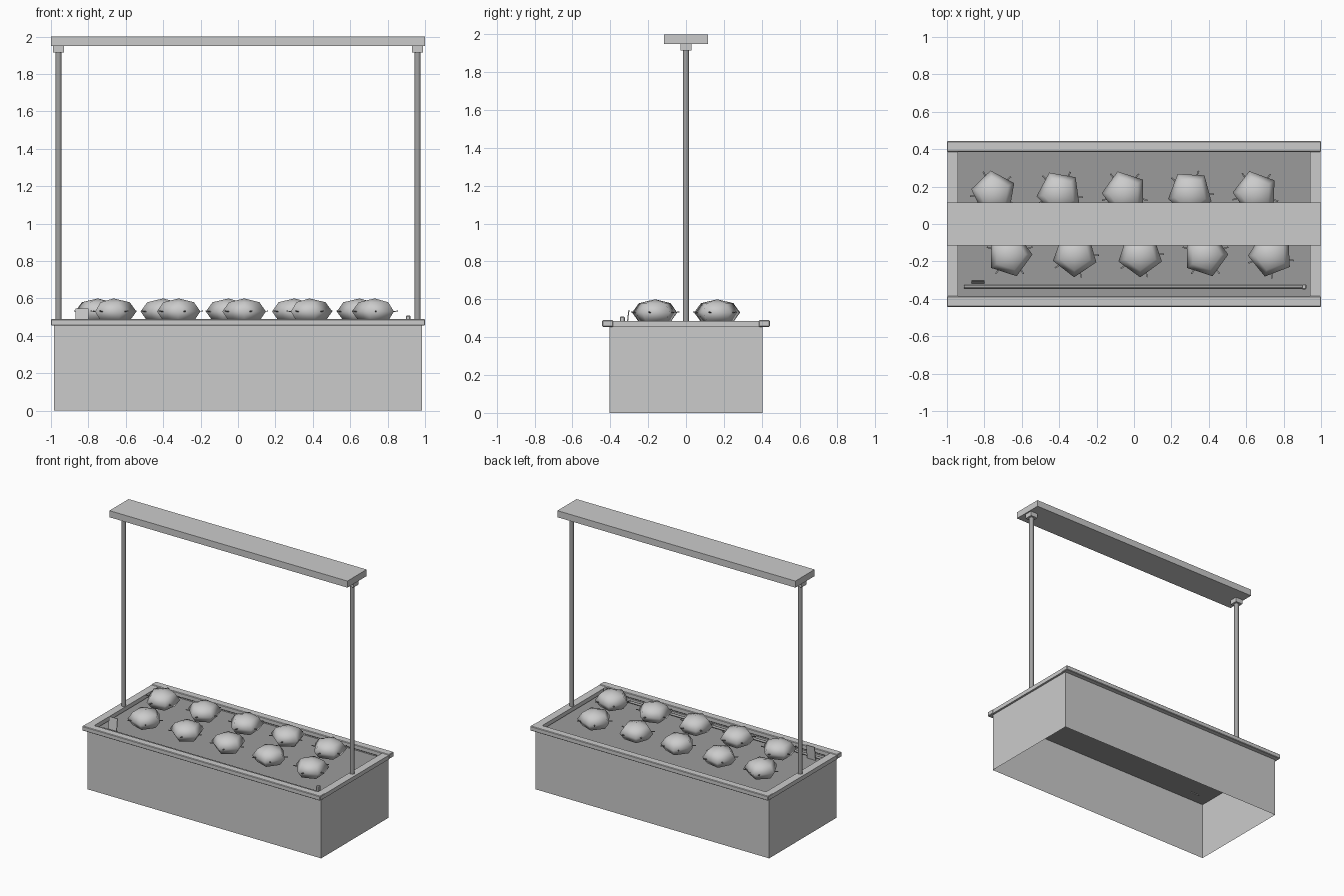
import bpy, bmesh, math
from mathutils import Matrix, Vector

if "Cube" in bpy.data.objects:
    bpy.data.objects.remove(bpy.data.objects["Cube"])


def material(name, v):
    m = bpy.data.materials.new(name)
    m.diffuse_color = (v, v, v, 1)
    m.use_nodes = True
    m.node_tree.nodes["Principled BSDF"].inputs["Base Color"].default_value = m.diffuse_color
    return m


LIGHT = material("light_grey", 0.6)
SOIL = material("soil_grey", 0.33)
POST = material("post_grey", 0.36)


def finish(name, bm, mat, smooth=False):
    me = bpy.data.meshes.new(name)
    bm.to_mesh(me)
    bm.free()
    me.materials.append(mat)
    for p in me.polygons:
        p.use_smooth = smooth
    ob = bpy.data.objects.new(name, me)
    bpy.context.collection.objects.link(ob)
    return ob


def box(name, x, y, z, mat, bevel=0):
    """Box from (min, max) pairs."""
    bm = bmesh.new()
    size = [b - a for a, b in (x, y, z)]
    mid = [(a + b) / 2 for a, b in (x, y, z)]
    bmesh.ops.create_cube(bm, size=1, matrix=Matrix.Translation(mid) @ Matrix.Diagonal((*size, 1)))
    if bevel:
        bmesh.ops.bevel(bm, geom=bm.edges[:], offset=bevel, segments=1, affect='EDGES')
    return finish(name, bm, mat)


def rod(name, centre, radius, length, axis, mat, sides=12):
    bm = bmesh.new()
    rot = Vector((0, 0, 1)).rotation_difference(Vector(axis)).to_matrix().to_4x4()
    bmesh.ops.create_cone(bm, cap_ends=True, segments=sides, radius1=radius, radius2=radius,
                          depth=length, matrix=Matrix.Translation(centre) @ rot)
    ob = finish(name, bm, mat, True)
    for p in ob.data.polygons:
        p.use_smooth = len(p.vertices) == 4
    return ob


# planter walls: thin shell, open at the bottom
bm = bmesh.new()
bmesh.ops.create_cube(bm, size=1, matrix=Matrix.Translation((0, 0, 0.228)) @ Matrix.Diagonal((1.965, 0.81, 0.456, 1)))
bm.normal_update()
bmesh.ops.delete(bm, geom=[f for f in bm.faces if abs(f.normal.z) > 0.5], context='FACES')
finish("planter_walls", bm, LIGHT)

# soil sheet
bm = bmesh.new()
bmesh.ops.create_grid(bm, x_segments=1, y_segments=1, size=1,
                      matrix=Matrix.Translation((0, 0, 0.44)) @ Matrix.Diagonal((0.98, 0.403, 1, 1)))
finish("soil", bm, SOIL)

# rim boards, posts and brackets
for s, side in ((-1, "front"), (1, "back")):
    box(side + "_rim", (-1, 1), sorted((s * 0.385, s * 0.443)), (0.455, 0.49), LIGHT, 0.004)
for s, side in ((-1, "left"), (1, "right")):
    box(side + "_rim", sorted((s * 0.94, s * 0.998)), (-0.386, 0.386), (0.455, 0.486), LIGHT)
    rod(side + "_post", (s * 0.96, 0, 1.2), 0.017, 1.44, (0, 0, 1), POST)
    box(side + "_bracket", sorted((s * 0.93, s * 0.99)), (-0.03, 0.03), (1.915, 1.952), LIGHT)

# lamp bar
box("lamp_bar", (-1, 1), (-0.115, 0.115), (1.95, 2.0), LIGHT)


def plant(name, x, y, angle):
    """Five-sided squashed head with thin leaf tips around it."""
    bm = bmesh.new()
    place = Matrix.Translation((x, y, 0.53)) @ Matrix.Rotation(math.radians(angle), 4, 'Z')
    bmesh.ops.create_uvsphere(bm, u_segments=5, v_segments=4, radius=1,
                              matrix=place @ Matrix.Diagonal((0.122, 0.122, 0.07, 1)))
    finish(name + "_head", bm, LIGHT, True)
    bm = bmesh.new()
    for k in range(5):
        turn = Matrix.Rotation(math.radians(72 * k + 36), 4, 'Z')
        leaf = Matrix.Translation((0.108, 0, 0)) @ Matrix.Rotation(-0.15, 4, 'Y') @ Matrix.Diagonal((0.04, 0.008, 0.004, 1))
        bmesh.ops.create_cube(bm, size=1, matrix=place @ turn @ leaf)
    finish(name + "_leaf_tips", bm, SOIL)


# two staggered rows of plants
back_turn = (80, 98, 90, 105, 88)
front_turn = (270, 250, 252, 270, 237)
for i in range(5):
    plant(f"back_plant_{i + 1}", -0.75 + 0.35 * i, 0.165, back_turn[i])
    plant(f"front_plant_{i + 1}", -0.665 + 0.349 * i, -0.163, front_turn[i])

# watering pipe with end cap
rod("watering_pipe", (0, -0.335, 0.455), 0.009, 1.82, (1, 0, 0), POST, 8)
box("pipe_cap", (0.898, 0.922), (-0.349, -0.323), (0.44, 0.508), LIGHT, 0.004)

# tilted marker plate
tag = box("marker_plate", (-0.035, 0.035), (-0.003, 0.003), (-0.055, 0.055), LIGHT)
tag.location = (-0.835, -0.308, 0.49)
tag.rotation_euler.x = -0.12
